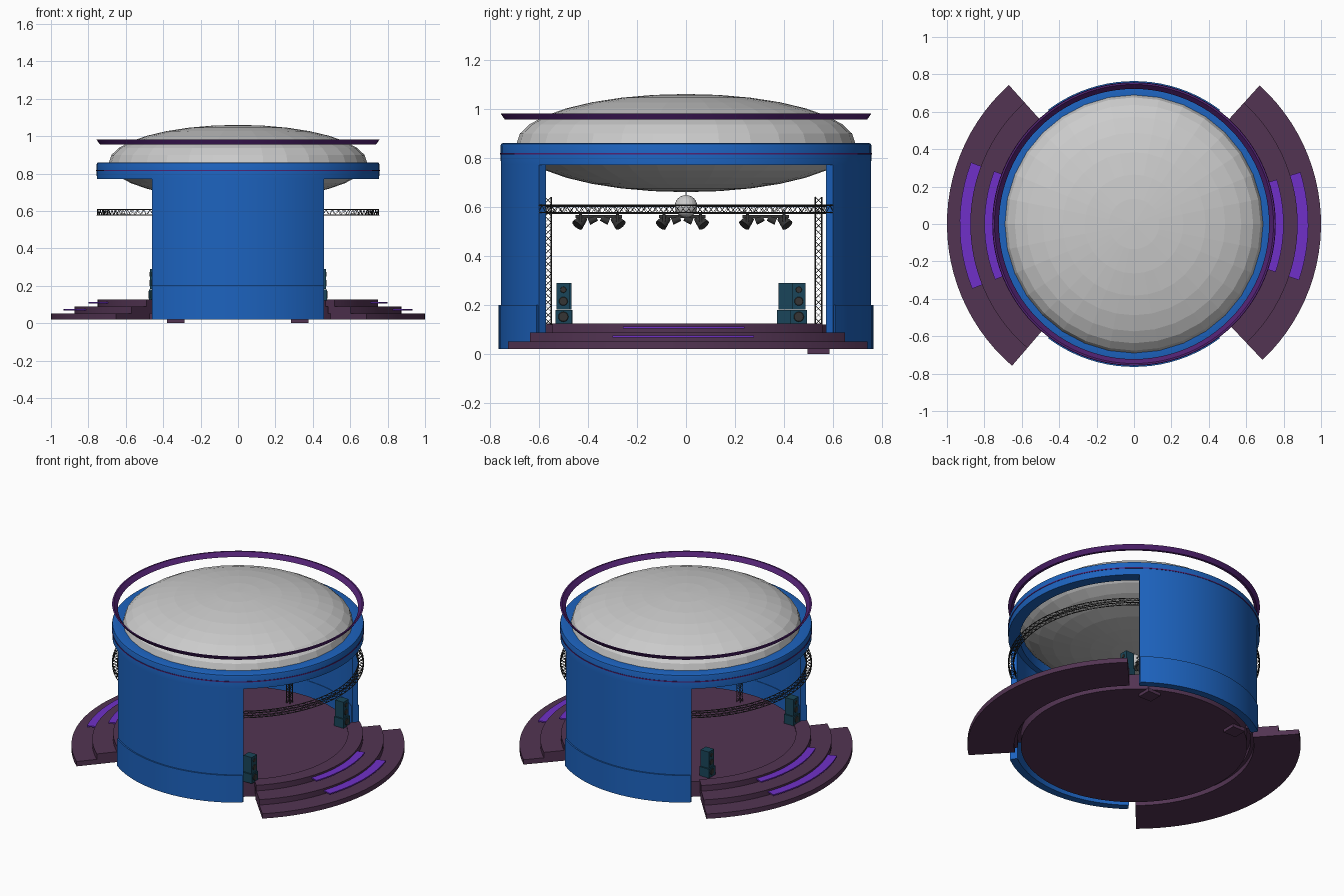
import bpy, bmesh, math
from mathutils import Vector, Matrix

if "Cube" in bpy.data.objects:
    bpy.data.objects.remove(bpy.data.objects["Cube"])

def material(name, rgb):
    m = bpy.data.materials.new(name)
    m.diffuse_color = (*rgb, 1)
    m.use_nodes = True
    m.node_tree.nodes["Principled BSDF"].inputs["Base Color"].default_value = m.diffuse_color
    return m

BLUE = material("blue_shell", (0.012, 0.125, 0.52))
PLUM = material("plum_deck", (0.085, 0.034, 0.085))
VIOLET = material("violet_tread", (0.16, 0.03, 0.58))
PURPLE = material("purple_trim", (0.085, 0.016, 0.17))
TEAL = material("teal_cabinet", (0.01, 0.06, 0.1))
DARK = material("dark_metal", (0.035, 0.035, 0.035))


def finish(name, bm, mat=None, smooth=True):
    bmesh.ops.recalc_face_normals(bm, faces=bm.faces)
    me = bpy.data.meshes.new(name)
    bm.to_mesh(me)
    bm.free()
    ob = bpy.data.objects.new(name, me)
    bpy.context.collection.objects.link(ob)
    if mat:
        me.materials.append(mat)
    if smooth:
        bpy.ops.object.select_all(action='DESELECT')
        ob.select_set(True)
        bpy.context.view_layer.objects.active = ob
        bpy.ops.object.shade_smooth_by_angle(angle=math.radians(35))
    return ob


def lathe(name, profile, mat, a0=0, a1=360, seg=96):
    """Sweep a closed (radius, z) profile round z between two angles."""
    full = a1 - a0 >= 360
    n = max(6, round(seg * (a1 - a0) / 360))
    bm = bmesh.new()
    rows = []
    for i in range(n if full else n + 1):
        a = math.radians(a0 + (a1 - a0) * i / n)
        rows.append([bm.verts.new((r * math.cos(a), r * math.sin(a), z)) for r, z in profile])
    k = len(profile)
    for i in range(n):
        p, q = rows[i], rows[(i + 1) % len(rows)]
        for j in range(k):
            bm.faces.new((p[j], q[j], q[(j + 1) % k], p[(j + 1) % k]))
    if not full:
        bm.faces.new(rows[0])
        bm.faces.new(rows[-1][::-1])
    return finish(name, bm, mat)


def band(r0, r1, z0, z1):
    return [(r0, z0), (r1, z0), (r1, z1), (r0, z1)]


def box(bm, centre, size, rot=0):
    bmesh.ops.create_cube(bm, size=1, matrix=Matrix.Translation(centre)
                          @ Matrix.Rotation(rot, 4, 'Z') @ Matrix.Diagonal((*size, 1)))


def can(bm, p, axis, r1, r2, depth, seg=16):
    q = Vector(axis).to_track_quat('Z', 'Y').to_matrix().to_4x4()
    bmesh.ops.create_cone(bm, cap_ends=True, segments=seg, radius1=r1, radius2=r2,
                          depth=depth, matrix=Matrix.Translation(p) @ q)


# Shell: front and back walls with skirts, top ring, seam
for label, mid in (("front", 270), ("back", 90)):
    lathe(label + "_wall", band(0.72, 0.755, 0.02, 0.80), BLUE, mid - 37.5, mid + 37.5)
    lathe(label + "_skirt", band(0.717, 0.764, 0.02, 0.20), BLUE, mid - 37, mid + 37)
lathe("roof_ring", [(0.685, 0.77), (0.755, 0.77), (0.756, 0.85), (0.753, 0.857),
                    (0.746, 0.86), (0.685, 0.86)], BLUE)
lathe("ring_seam", band(0.74, 0.758, 0.813, 0.82), PURPLE)
lathe("halo_ring", [(0.722, 0.955), (0.738, 0.955), (0.756, 0.981), (0.746, 0.981)], PURPLE)

# Flattened dome
bm = bmesh.new()
bmesh.ops.create_uvsphere(bm, u_segments=32, v_segments=16, radius=1,
                          matrix=Matrix.Translation((0, 0, 0.86)) @ Matrix.Diagonal((0.69, 0.69, 0.2, 1)))
finish("dome", bm, smooth=False)

# Stage floor, feet
bm = bmesh.new()
can(bm, (0, 0, 0.07), (0, 0, 1), 0.68, 0.68, 0.10, 96)
finish("stage_floor", bm, PLUM)
bm = bmesh.new()
for x in (-0.333, 0.33):
    box(bm, (x, 0.54, 0.0125), (0.092, 0.09, 0.025))
finish("back_feet", bm, PLUM, False)

# Curved steps on both sides with thin floating half-treads
for label, a0, a1, t0, t1 in (("right", -46.6, 47.8, -18.8, 17.3), ("left", 132, 229.3, 159.3, 201.8)):
    lathe(label + "_lower_step", band(0.72, 1.0, 0.02, 0.052), PLUM, a0, a1)
    lathe(label + "_middle_step", band(0.70, 0.875, 0.052, 0.088), PLUM, a0, a1)
    lathe(label + "_upper_step", band(0.66, 0.75, 0.088, 0.125), PLUM, a0, a1)
    lathe(label + "_lower_tread", band(0.865, 0.932, 0.068, 0.076), VIOLET, t0, t1)
    lathe(label + "_upper_tread", band(0.73, 0.80, 0.105, 0.113), VIOLET, t0, t1)


def truss(name, path, side, up, w=0.03):
    """Square lattice truss: four chords plus zigzag bracing on each side."""
    cu = bpy.data.curves.new(name, 'CURVE')
    cu.dimensions = '3D'
    cu.bevel_depth = 0.0028
    cu.bevel_resolution = 0
    cu.use_fill_caps = True
    h = w / 2
    chords = [[p + side(p) * (h * s) + up * (h * t) for p in path]
              for s, t in ((-1, -1), (1, -1), (1, 1), (-1, 1))]
    lines = [(c, 1) for c in chords]
    for k in range(4):
        c, d = chords[k], chords[(k + 1) % 4]
        lines.append(([(c, d)[i % 2][i] for i in range(len(path))], 0.6))
    for pts, rad in lines:
        s = cu.splines.new('POLY')
        s.points.add(len(pts) - 1)
        for q, p in zip(s.points, pts):
            q.co = (*p, 1)
            q.radius = rad
    ob = bpy.data.objects.new(name, cu)
    bpy.context.collection.objects.link(ob)
    cu.materials.append(DARK)


# Trusses: curved at each opening, straight across the stage, columns
Z = Vector((0, 0, 1))
for label, mid in (("right", 0), ("left", 180)):
    arc = [Vector((0.738 * math.cos(a), 0.738 * math.sin(a), 0.592))
           for a in (math.radians(mid - 53 + 106 * i / 60) for i in range(61))]
    truss(label + "_curved_truss", arc, lambda p: Vector((p.x, p.y, 0)).normalized(), Z)
X = Vector((1, 0, 0))
truss("cross_truss", [Vector((0, -0.57 + 1.14 * i / 50, 0.588)) for i in range(51)], lambda p: X, Z)
for label, y in (("front", -0.562), ("back", 0.54)):
    truss(label + "_column", [Vector((0, y, 0.12 + 0.52 * i / 20)) for i in range(21)],
          lambda p: X, Vector((0, 1, 0)), 0.026)

# Mirror ball
bm = bmesh.new()
bmesh.ops.create_uvsphere(bm, u_segments=20, v_segments=12, radius=0.046,
                          matrix=Matrix.Translation((0, 0, 0.602)))
can(bm, (0, 0, 0.655), Z, 0.003, 0.003, 0.04, 8)
finish("mirror_ball", bm, smooth=False)

# Spotlight groups under the cross truss
bm = bmesh.new()
for y in (-0.355, -0.015, 0.325):
    box(bm, (0, y, 0.56), (0.02, 0.19, 0.012))
    for s in (-1, 1):
        p = Vector((0, y + s * 0.075, 0.54))
        can(bm, p, (0.35, s * 0.5, -0.6), 0.017, 0.025, 0.045)
        box(bm, p + Vector((0, 0, 0.015)), (0.055, 0.012, 0.03))
        can(bm, (0, y + s * 0.025, 0.548), (0, s, -0.4), 0.012, 0.016, 0.035)
finish("spotlights", bm, DARK)

# Stacked speakers at the four wall ends, facing outward
for i, (x, y, rot) in enumerate(((0.44, -0.50, 0), (0.44, 0.46, 0), (-0.44, 0.405, 180), (-0.43, -0.495, 180))):
    a = math.radians(rot)
    out = Vector((math.cos(a), math.sin(a), 0))
    bm = bmesh.new()
    box(bm, (x, y, 0.15), (0.07, 0.066, 0.06), a)
    box(bm, (x, y, 0.236), (0.06, 0.056, 0.108), a)
    finish(f"speaker_cabinet_{i}", bm, TEAL, False)
    bm = bmesh.new()
    for z, r, d in ((0.152, 0.023, 0.035), (0.215, 0.02, 0.03), (0.262, 0.014, 0.03)):
        can(bm, Vector((x, y, z)) + out * d, out, r, r * 0.8, 0.006)
    finish(f"speaker_cones_{i}", bm, DARK)
